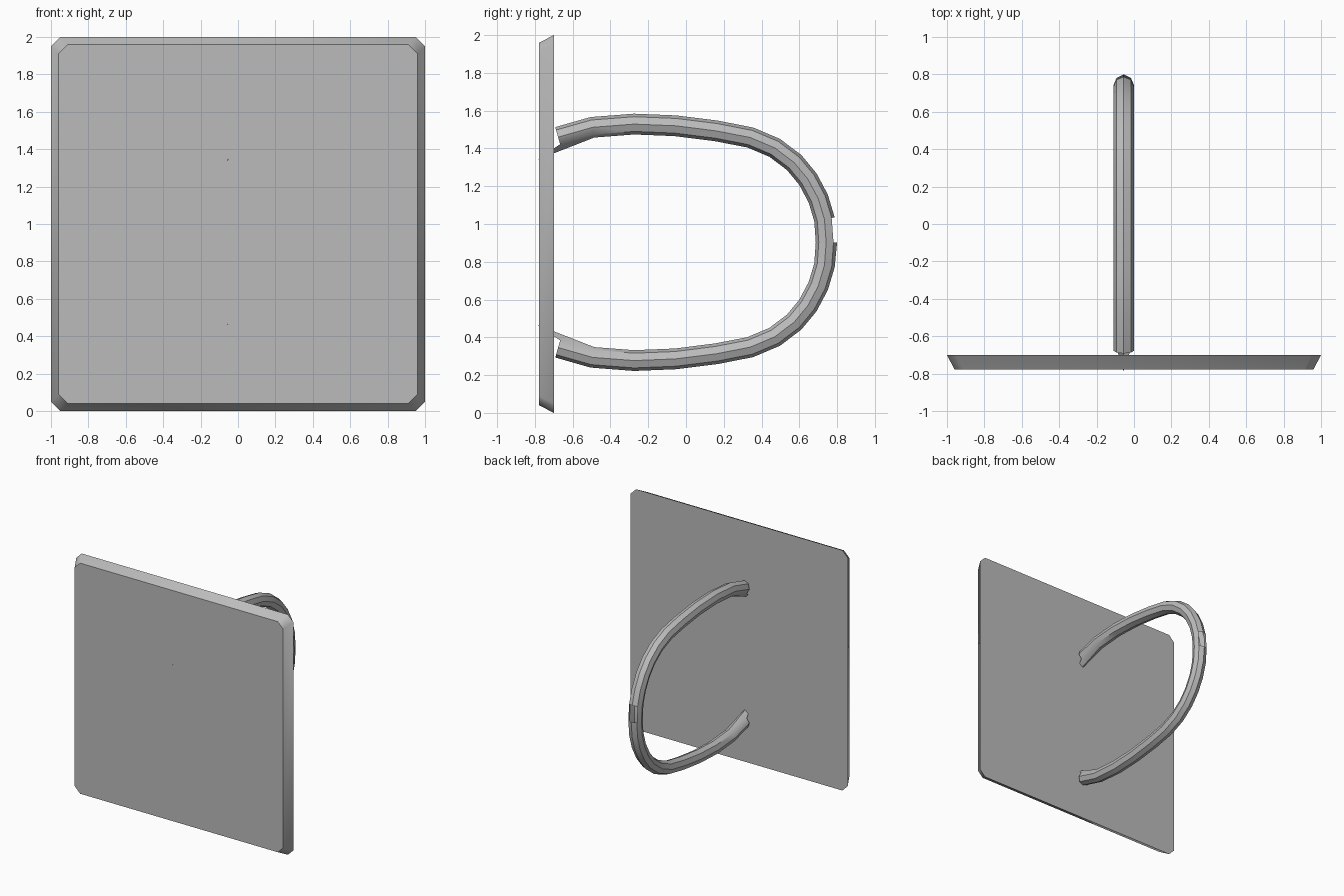
import bpy, bmesh, math
from mathutils import Vector

cube = bpy.data.objects.get("Cube")
if cube:
    bpy.data.objects.remove(cube, do_unlink=True)

GREY = (0.5, 0.5, 0.5, 1)
mat = bpy.data.materials.new("plain grey")
mat.use_nodes = True
mat.diffuse_color = GREY
mat.node_tree.nodes["Principled BSDF"].inputs["Base Color"].default_value = GREY


def finish(bm, name):
    bmesh.ops.recalc_face_normals(bm, faces=bm.faces)
    mesh = bpy.data.meshes.new(name)
    bm.to_mesh(mesh)
    bm.free()
    mesh.materials.append(mat)
    obj = bpy.data.objects.new(name, mesh)
    bpy.context.collection.objects.link(obj)
    bpy.ops.object.select_all(action='DESELECT')
    obj.select_set(True)
    bpy.context.view_layer.objects.active = obj
    bpy.ops.object.shade_smooth_by_angle(angle=math.radians(42))


def bridge(bm, a, b, skip=()):
    n = len(a)
    for i in range(n):
        if i not in skip:
            bm.faces.new((a[i], a[(i + 1) % n], b[(i + 1) % n], b[i]))


# Square plate with clipped corners, tapering towards the front
def clipped_square(bm, half, y, clip=0.05):
    s = half - clip
    pts = [(half, s), (s, half), (-s, half), (-half, s),
           (-half, -s), (-s, -half), (s, -half), (half, -s)]
    return [bm.verts.new((x, y, z + 1)) for x, z in pts]


bm = bmesh.new()
front = clipped_square(bm, 0.96, -0.777)
back = clipped_square(bm, 1.0, -0.70)
bridge(bm, front, back)
bm.faces.new(front)
bm.faces.new(back)
finish(bm, "plate")

# Bowed handle: upper half of the centre line, mirrored to the lower half
MID_Z, HANDLE_X, RADIUS, SIDES = 0.903, -0.055, 0.055, 8
upper = [(-0.677, 1.46), (-0.495, 1.512), (-0.275, 1.529), (-0.055, 1.52),
         (0.16, 1.493), (0.34, 1.458), (0.47, 1.403), (0.573, 1.325),
         (0.645, 1.238), (0.70, 1.135), (0.733, 1.025), (0.742, MID_Z)]
path = upper + [(y, 2 * MID_Z - z) for y, z in reversed(upper[:-1])]
path = [Vector((HANDLE_X, y, z)) for y, z in path]
side = Vector((1, 0, 0))

bm = bmesh.new()
rings = []
for i, p in enumerate(path):
    ahead = path[min(i + 1, len(path) - 1)] - p
    behind = p - path[max(i - 1, 0)]
    tangent = (ahead.normalized() + behind.normalized()).normalized()
    out = side.cross(tangent) * -1
    if out.dot(p - Vector((HANDLE_X, 0, MID_Z))) < 0:
        out.negate()
    rings.append([bm.verts.new(p + RADIUS * (out * math.cos(a) + side * math.sin(a)))
                  for a in (math.tau * k / SIDES for k in range(SIDES))])

# Small gap in the outer faces just above the middle
mid = len(upper) - 1
for i in range(len(rings) - 1):
    bridge(bm, rings[i], rings[i + 1], (0, SIDES - 1) if i == mid - 1 else ())
rings[mid][0].co.y += 0.003

# Inner corner of each end drawn into a spike that pierces the plate
inner = SIDES // 2
rings[0][inner].co = (HANDLE_X, -0.787, 1.34)
rings[-1][inner].co = (HANDLE_X, -0.787, 2 * MID_Z - 1.34)
finish(bm, "handle")
